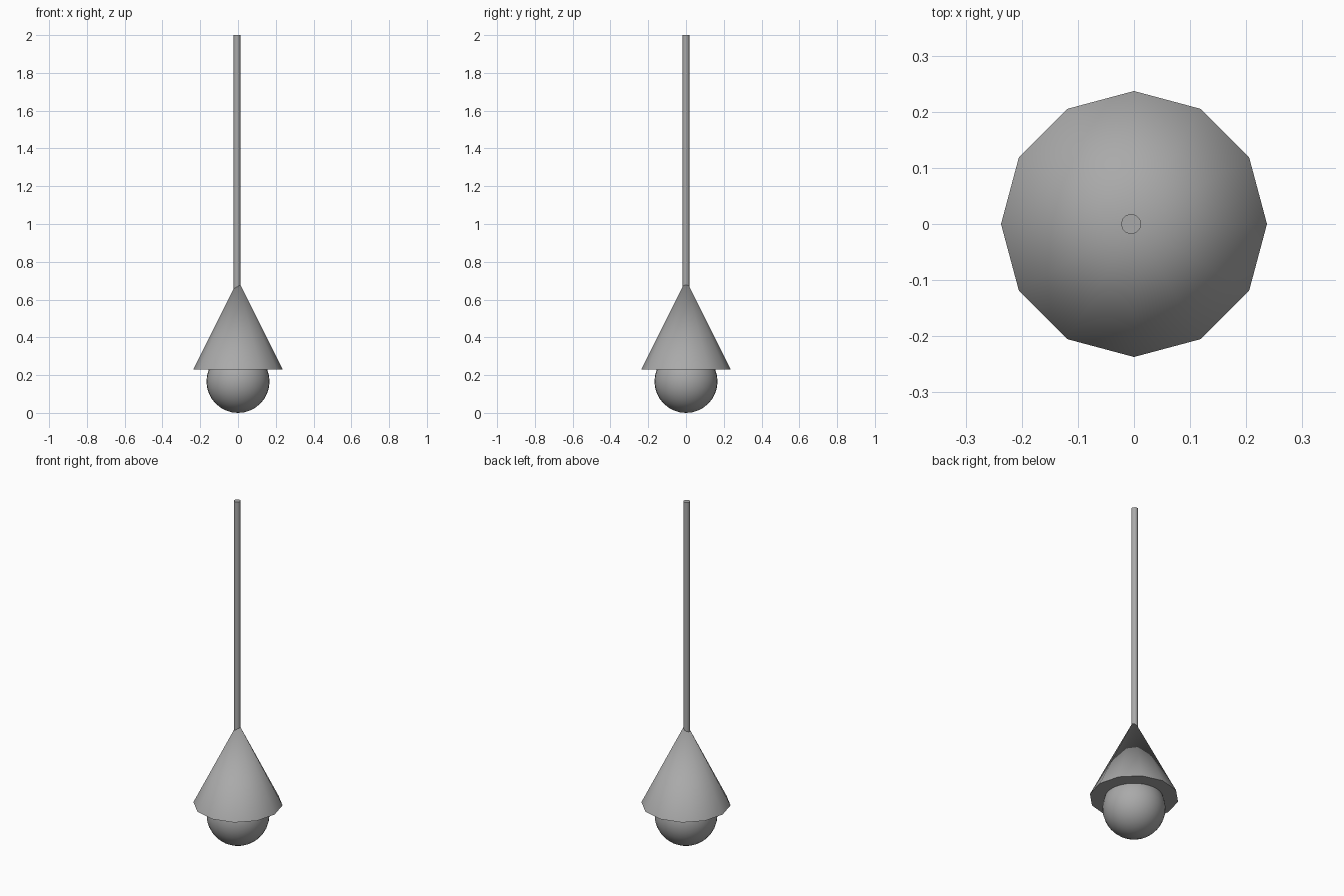
import bpy
import math

cube = bpy.data.objects.get("Cube")
if cube:
    bpy.data.objects.remove(cube, do_unlink=True)

# One plain grey for the whole lamp
GREY = (0.4, 0.4, 0.4, 1)
grey = bpy.data.materials.new("plain grey")
grey.use_nodes = True
grey.diffuse_color = GREY
grey.node_tree.nodes["Principled BSDF"].inputs["Base Color"].default_value = GREY


def finish(name):
    """Name the new part, colour it and smooth its soft edges."""
    part = bpy.context.object
    part.name = name
    part.data.materials.append(grey)
    bpy.ops.object.shade_smooth_by_angle(angle=math.radians(35))
    return part


# Round bulb resting on the ground
BULB = 0.167
bpy.ops.mesh.primitive_uv_sphere_add(segments=32, ring_count=16, radius=BULB,
                                     location=(0, 0, BULB))
finish("bulb")

# Closed twelve-sided shade, with a single point at the top
SHADE, SHADE_BASE = 0.237, 0.23
bpy.ops.mesh.primitive_cone_add(vertices=12, radius1=SHADE, radius2=0, depth=2 * SHADE,
                                location=(0, 0, SHADE_BASE + SHADE))
finish("shade")

# Thin rod, set slightly to one side of the shade's point
ROD_BOTTOM, ROD_TOP = 0.64, 2.0
bpy.ops.mesh.primitive_cylinder_add(vertices=12, radius=0.018, depth=ROD_TOP - ROD_BOTTOM,
                                    location=(-0.005, 0, (ROD_TOP + ROD_BOTTOM) / 2))
finish("hanging_rod")
